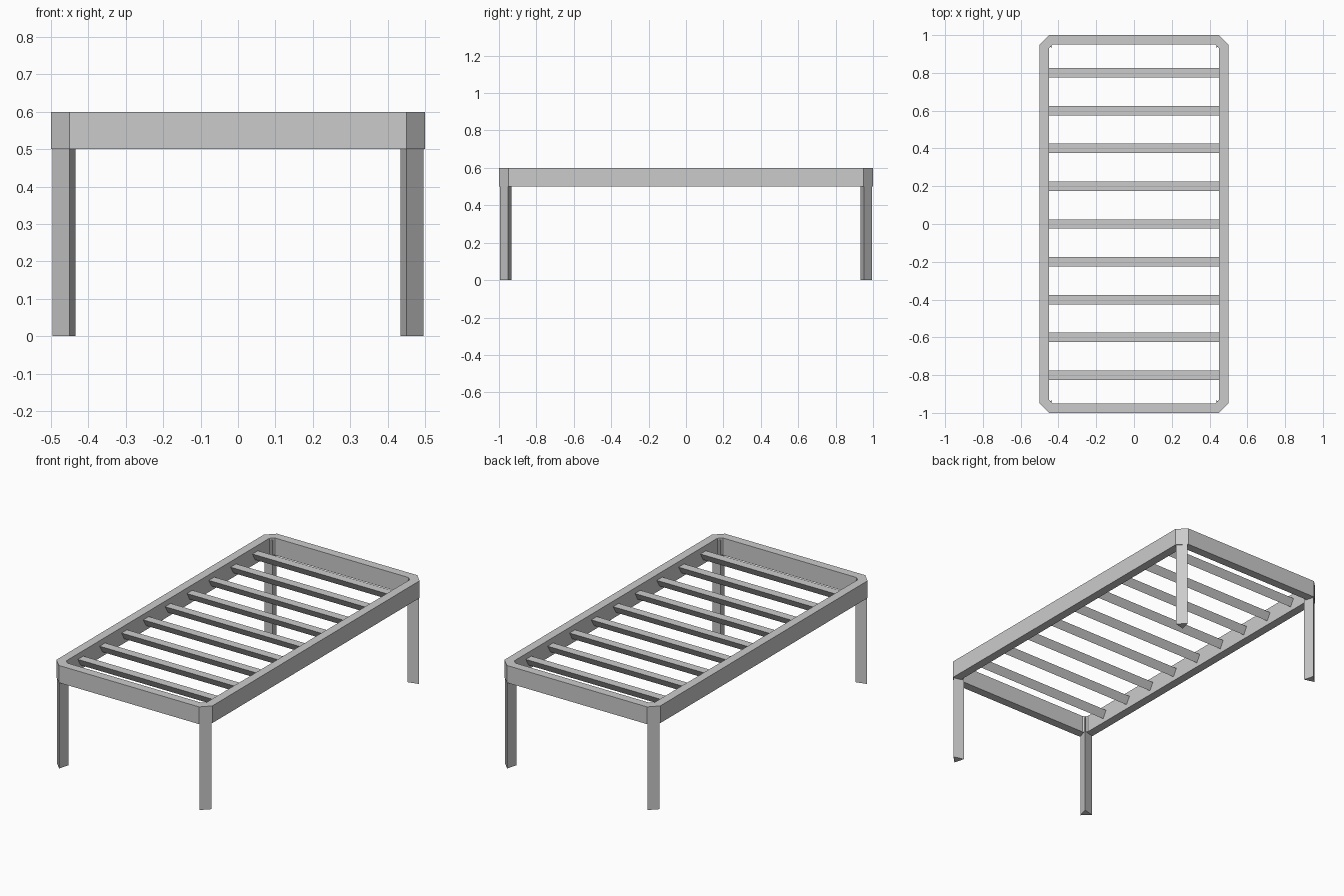
import bpy, bmesh, math

if "Cube" in bpy.data.objects:
    bpy.data.objects.remove(bpy.data.objects["Cube"])


def make_object(name, bm):
    bmesh.ops.recalc_face_normals(bm, faces=bm.faces[:])
    mesh = bpy.data.meshes.new(name)
    bm.to_mesh(mesh)
    bm.free()
    obj = bpy.data.objects.new(name, mesh)
    bpy.context.collection.objects.link(obj)
    return obj


def prism(name, points, offset):
    """Closed prism: a profile of 3D points swept along offset."""
    bm = bmesh.new()
    face = bm.faces.new([bm.verts.new(p) for p in points])
    ext = bmesh.ops.extrude_face_region(bm, geom=[face], use_keep_orig=True)
    moved = [g for g in ext["geom"] if isinstance(g, bmesh.types.BMVert)]
    bmesh.ops.translate(bm, verts=moved, vec=offset)
    return make_object(name, bm)


def octagon(hx, hy, c):
    """Rectangle with half sizes hx, hy and chamfered corners c."""
    return [(hx, hy - c), (hx - c, hy), (c - hx, hy), (-hx, hy - c),
            (-hx, c - hy), (c - hx, -hy), (hx - c, -hy), (hx, c - hy)]


# Bed frame: chamfered rectangular ring, even rail thickness
rail, chamfer, z0, z1 = 0.05, 0.05, 0.5, 0.6
outer = octagon(0.5, 1.0, chamfer)
inner = octagon(0.5 - rail, 1.0 - rail, chamfer - rail * (2 - math.sqrt(2)))
bm = bmesh.new()
loops = [[bm.verts.new((x, y, z)) for x, y in ring]
         for ring, z in ((outer, z0), (outer, z1), (inner, z1), (inner, z0))]
for k in range(4):
    a, b = loops[k], loops[(k + 1) % 4]
    for i in range(8):
        j = (i + 1) % 8
        bm.faces.new((a[i], a[j], b[j], b[i]))
make_object("bed_frame", bm)

# Slats: triangular bars with the point facing down
for i in range(9):
    y = -0.8 + 0.2 * i
    profile = [(-0.453, y - 0.025, 0.568), (-0.453, y + 0.025, 0.568),
               (-0.453, y, 0.525)]
    prism(f"slat_{i + 1}", profile, (0.906, 0, 0))

# Legs: triangular posts, flat side outward along the corner chamfer
radius = 0.0365
for sx, side in ((-1, "left"), (1, "right")):
    for sy, end in ((-1, "front"), (1, "back")):
        profile = [(sx * (0.46 + radius * math.cos(math.radians(a))),
                    sy * (0.96 + radius * math.sin(math.radians(a))), 0)
                   for a in (-15, 105, 225)]
        prism(f"{end}_{side}_leg", profile, (0, 0, 0.59))
